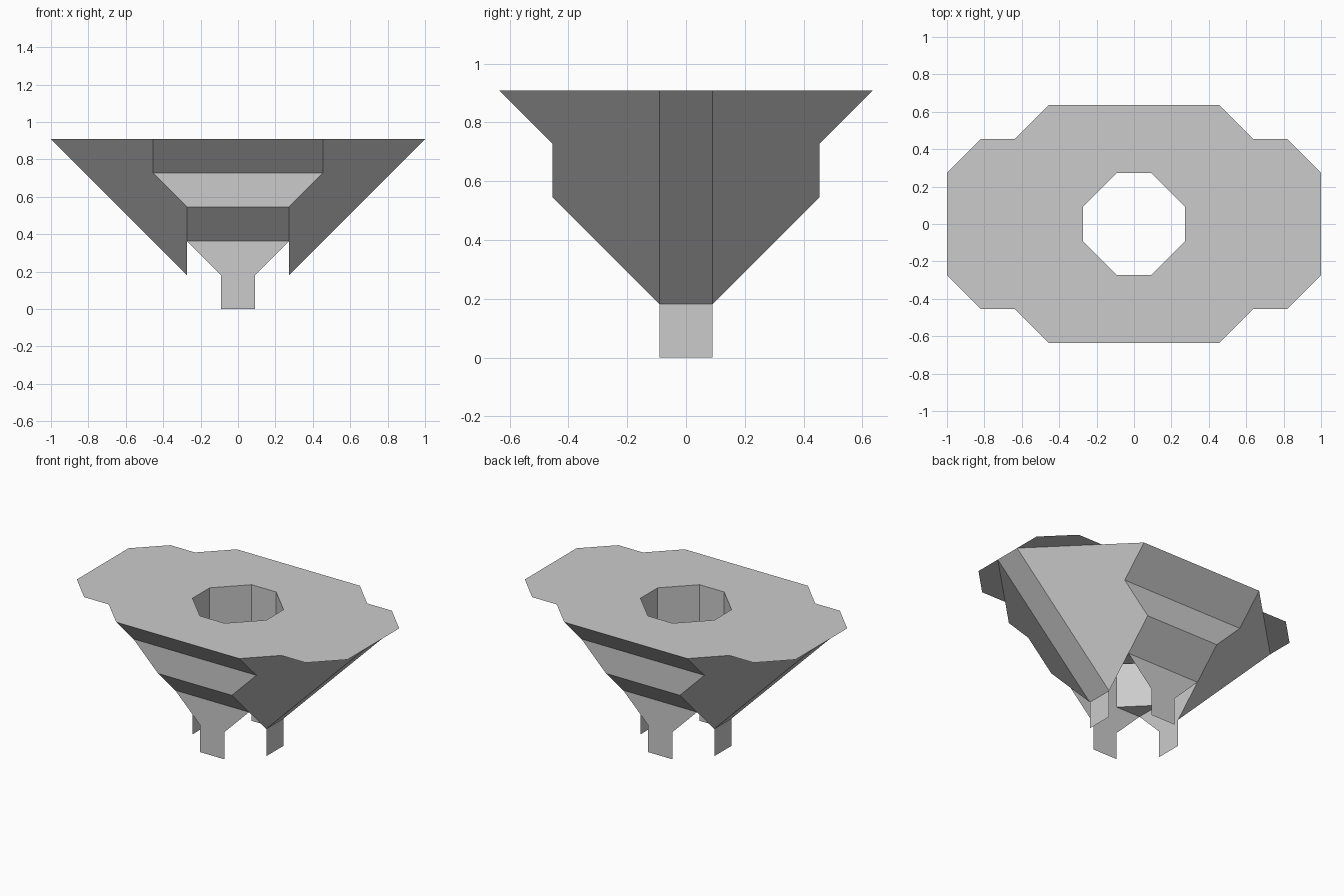
import bpy
import bmesh
from mathutils import Vector

UNIT = 1 / 11  # the whole shape sits on a regular lattice

default_cube = bpy.data.objects.get("Cube")
if default_cube:
    bpy.data.objects.remove(default_cube, do_unlink=True)

grey = bpy.data.materials.new("plain_grey")
grey.use_nodes = True
colour = (0.6, 0.6, 0.6, 1.0)
grey.diffuse_color = colour
grey.node_tree.nodes["Principled BSDF"].inputs["Base Color"].default_value = colour


def mirrored_part(name, panels):
    """Build one quarter from (outline, facing direction) panels, mirrored in x and y."""
    bm = bmesh.new()
    for outline, facing in panels:
        face = bm.faces.new([bm.verts.new(Vector(p) * UNIT) for p in outline])
        face.normal_update()
        if face.normal.dot(Vector(facing)) < 0:
            face.normal_flip()
    bmesh.ops.remove_doubles(bm, verts=bm.verts[:], dist=UNIT / 100)
    mesh = bpy.data.meshes.new(name)
    bm.to_mesh(mesh)
    bm.free()
    mesh.materials.append(grey)
    part = bpy.data.objects.new(name, mesh)
    bpy.context.collection.objects.link(part)
    mirror = part.modifiers.new("Mirror", "MIRROR")
    mirror.use_axis = (True, True, False)
    mirror.use_clip = True
    return part


up, down = (0, 0, 1), (0, 0, -1)
side, front = (1, 0, 0), (0, 1, 0)
diagonal = (1, 1, 0)
top, sill = 10, 4

# Thin top plate with notched corners and an octagonal opening
plate = [(3, 0), (11, 0), (11, 3), (9, 5), (7, 5), (5, 7), (0, 7), (0, 3), (1, 3), (3, 1)]
mirrored_part("top_plate", [([(x, y, top) for x, y in plate], up)])

# Stepped panels on front and back: (half width, depth, height) going up
steps = [(3, 3, 4), (3, 5, 6), (5, 5, 8), (5, 7, 10)]
bands = []
for low, high in zip(steps, steps[1:]):
    bands.append(([(0, *low[1:]), low, high, (0, *high[1:])], (0, 1, -1)))
mirrored_part("stepped_panels", bands)

# Large sloping corner wings, bounded by the steps
wing = steps + [(11, 1, 10), (3, 1, 2)]
mirrored_part("corner_wings", [(wing, (1, 1, -1))])

# Narrow sloping strip at each end
strip = [(3, 0, 2), (11, 0, 10), (11, 1, 10), (3, 1, 2)]
mirrored_part("end_strips", [(strip, (1, 0, -1))])

# Octagonal shaft walls, facing the middle
ring = [(3, 0), (3, 1), (1, 3), (0, 3)]
inward = [(-1, 0, 0), (-1, -1, 0), (0, -1, 0)]
walls = []
for a, b, facing in zip(ring, ring[1:], inward):
    walls.append(([(*a, sill), (*b, sill), (*b, top), (*a, top)], facing))
mirrored_part("shaft_walls", walls)

# Small flat triangles closing the corners under the shaft
corner = [(3, 1, sill), (3, 3, sill), (1, 3, sill)]
mirrored_part("corner_soffits", [(corner, down)])

# Four thin legs that flare out to the shaft: (half width, height)
leg = [(0, 0), (1, 0), (1, 2), (3, sill), (0, sill)]
mirrored_part("front_and_back_legs", [([(w, 3, z) for w, z in leg], front)])
mirrored_part("side_legs", [([(3, w, z) for w, z in leg], side)])
